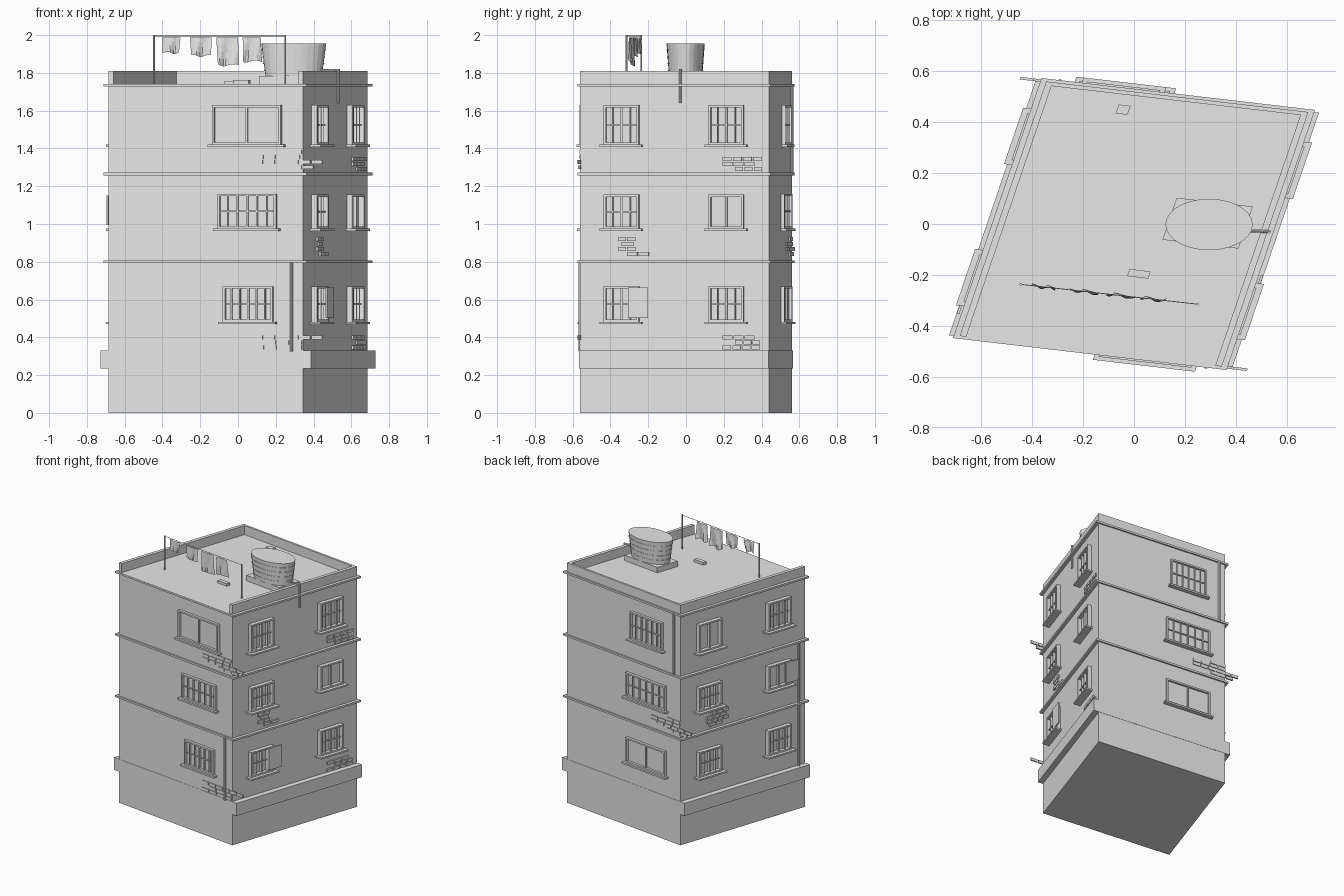
import bpy, bmesh, math
from mathutils import Matrix, Vector

if "Cube" in bpy.data.objects:
    bpy.data.objects.remove(bpy.data.objects["Cube"])

grey = bpy.data.materials.new("plain_grey")
grey.use_nodes = True
grey.diffuse_color = (0.8, 0.8, 0.8, 1)
grey.node_tree.nodes["Principled BSDF"].inputs["Base Color"].default_value = (0.8, 0.8, 0.8, 1)

# Skewed floor plan: unit square coordinates (u, v) to the ground
PLAN = Matrix(((1.03, 0.34, 0, 0), (-0.12, 1.0, 0, 0), (0, 0, 1, 0), (0, 0, 0, 1)))
STRETCH = 1.7


def finish(name, bm):
    bmesh.ops.recalc_face_normals(bm, faces=bm.faces)
    mesh = bpy.data.meshes.new(name)
    bm.to_mesh(mesh)
    bm.free()
    mesh.materials.append(grey)
    obj = bpy.data.objects.new(name, mesh)
    bpy.context.collection.objects.link(obj)
    return obj


def add_box(bm, u, v, z):
    size = Matrix.Diagonal((u[1] - u[0], v[1] - v[0], z[1] - z[0], 1))
    mid = Matrix.Translation(((u[0] + u[1]) / 2, (v[0] + v[1]) / 2, (z[0] + z[1]) / 2))
    bmesh.ops.create_cube(bm, size=1, matrix=PLAN @ mid @ size)


def wall_box(bm, wall, s, d, z):
    """Box on a wall: s runs along it, d is the distance outwards."""
    k = 1.02 if wall in ("front", "back") else 0.617
    out = [0.5 + d[0] / k, 0.5 + d[1] / k]
    if wall in ("front", "left"):
        out = [-out[1], -out[0]]
    if wall in ("front", "back"):
        add_box(bm, s, out, z)
    else:
        add_box(bm, out, s, z)


def add_tube(bm, a, b, r, sides=8):
    a, b = Vector(a), Vector(b)
    turn = (b - a).to_track_quat("Z", "Y").to_matrix().to_4x4()
    bmesh.ops.create_cone(bm, cap_ends=True, segments=sides, radius1=r, radius2=r,
                          depth=(b - a).length, matrix=Matrix.Translation((a + b) / 2) @ turn)


def slab(name, u, v, z):
    bm = bmesh.new()
    add_box(bm, u, v, z)
    return finish(name, bm)


# Main body, ledge and floor bands
HALF = (-0.5, 0.5)
slab("walls", HALF, HALF, (0, 1.742))
slab("plinth_ledge", (-0.54, 0.54), (-0.502, 0.502), (0.235, 0.33))
for i, z in enumerate((0.8, 1.265, 1.735)):
    slab(f"floor_band_{i + 1}", (-0.522, 0.522), (-0.511, 0.511), (z - 0.007, z + 0.007))

# Parapet on three sides, open at the front
bm = bmesh.new()
add_box(bm, (-0.5, -0.475), HALF, (1.735, 1.81))
add_box(bm, (0.475, 0.5), HALF, (1.735, 1.81))
add_box(bm, (-0.475, 0.475), (0.485, 0.5), (1.735, 1.81))
finish("parapet", bm)


# Windows: frame, glass, bars, sill, optional open shutter
def window(wall, floor, s, width, z0, z1, style, shutter=0):
    label = f"{wall}_{floor}_{'a' if s < 0 else 'b'}"
    l, r, t = s - width / 2, s + width / 2, 0.012
    bm = bmesh.new()
    for span, height in (((l, l + t), (z0, z1)), ((r - t, r), (z0, z1)),
                         ((l, r), (z1 - t, z1)), ((l, r), (z0, z0 + t))):
        wall_box(bm, wall, span, (-0.005, 0.018), height)
    finish("window_frame_" + label, bm)
    bm = bmesh.new()
    wall_box(bm, wall, (l + t, r - t), (-0.005, 0.002), (z0 + t, z1 - t))
    finish("window_glass_" + label, bm)
    bm = bmesh.new()
    count = 1 if style == "sliding" else (5 if width > 0.22 else 3)
    for i in range(1, count + 1):
        x = l + width * i / (count + 1)
        w = 0.005 if style == "sliding" or i == (count + 1) // 2 else 0.003
        wall_box(bm, wall, (x - w, x + w), (0, 0.012), (z0 + t, z1 - t))
    if style == "grid":
        m = (z0 + z1) / 2
        wall_box(bm, wall, (l + t, r - t), (0, 0.010), (m - 0.003, m + 0.003))
    finish("window_bars_" + label, bm)
    bm = bmesh.new()
    wall_box(bm, wall, (l - 0.018, r + 0.018), (-0.005, 0.032), (z0 - 0.012, z0))
    finish("window_sill_" + label, bm)
    if shutter:
        bm = bmesh.new()
        a, b = sorted((s + shutter * width * 0.2, s + shutter * (width / 2 + 0.05)))
        wall_box(bm, wall, (a, b), (0.018, 0.024), (z0 + 0.02, z1 - 0.005))
        finish("open_shutter_" + label, bm)


window("front", 3, 0.213, 0.354, 1.42, 1.63, "sliding")
window("front", 2, 0.215, 0.30, 0.975, 1.16, "grid")
window("front", 1, 0.22, 0.257, 0.482, 0.67, "grid")
window("back", 3, -0.21, 0.28, 1.42, 1.63, "grid")
window("back", 2, -0.205, 0.345, 0.975, 1.16, "grid")
window("back", 1, -0.205, 0.345, 0.482, 0.67, "sliding")
LEVELS = {1: (0.482, 0.67), 2: (0.975, 1.155), 3: (1.42, 1.63)}
for floor, (z0, z1) in LEVELS.items():
    window("right", floor, -0.28, 0.185, z0, z1, "grid", 1 if floor == 1 else 0)
    window("right", floor, 0.275, 0.185, z0, z1, "sliding" if floor == 2 else "grid")
    window("left", floor, 0.28, 0.185, z0, z1, "sliding" if floor == 3 else "grid")
    window("left", floor, -0.275, 0.185, z0, z1, "sliding" if floor == 2 else "grid",
           -1 if floor == 2 else 0)


# Patches of exposed bricks, rows listed from the bottom
def bricks(name, wall, z, rows, length=0.062):
    bm = bmesh.new()
    for i, (a, b) in enumerate(rows):
        n = max(1, round((b - a) / length))
        step = (b - a) / n
        for j in range(n):
            wall_box(bm, wall, (a + j * step, a + (j + 1) * step - 0.007), (-0.004, 0.006),
                     (z + i * 0.027, z + i * 0.027 + 0.021))
    finish(name, bm)


bricks("bricks_front_upper", "front", 1.29, ((0.38, 0.56), (0.24, 0.605), (0.24, 0.49), (0.38, 0.5)))
bricks("bricks_front_lower", "front", 0.335, ((0.24, 0.5), (0.3, 0.5), (0.24, 0.605)))
bricks("bricks_right_upper", "right", 1.28, ((0.32, 0.47), (0.255, 0.43), (0.255, 0.47)), 0.05)
bricks("bricks_right_middle", "right", 0.83, ((-0.25, -0.13), (-0.3, -0.2), (-0.28, -0.21), (-0.3, -0.2)), 0.05)
bricks("bricks_right_lower", "right", 0.335, ((0.255, 0.46), (0.32, 0.46), (0.255, 0.43)), 0.05)
bricks("bricks_back", "back", 0.83, ((-0.56, -0.38), (-0.6, -0.24), (-0.5, -0.24), (-0.5, -0.38)))
bricks("bricks_left", "left", 0.83, ((0.17, 0.28), (0.12, 0.3), (0.14, 0.3), (0.12, 0.26)), 0.05)

# Drainpipes
for name, u, v, z0, z1 in (("front_pipe", 0.443, -0.508, 0.325, 0.8),
                           ("left_pipe", -0.51, -0.44, 0.33, 1.265),
                           ("back_pipe", -0.45, 0.508, 1.265, 1.735)):
    foot = PLAN @ Vector((u, v, 0))
    bm = bmesh.new()
    add_tube(bm, foot + Vector((0, 0, z0)), foot + Vector((0, 0, z1)), 0.008)
    finish(name, bm)
bm = bmesh.new()
add_tube(bm, (0.42, -0.025, 1.815), (0.535, -0.03, 1.815), 0.006)
add_tube(bm, (0.532, -0.03, 1.82), (0.532, -0.03, 1.64), 0.007)
finish("tank_overflow_pipe", bm)

# Water tank: tapered tub with staves and hoops on a slab
TANK = Vector((0.295, -0.002, 0))
slab("tank_base", (0.124, 0.414), (-0.047, 0.118), (1.74, 1.783))


def tub(name, z0, z1, extra, sides=28):
    bm = bmesh.new()
    radius = lambda z: 0.088 + 0.013 * (z - 1.783) / 0.172 + extra
    place = Matrix.Translation(TANK + Vector((0, 0, (z0 + z1) / 2))) @ Matrix.Diagonal((STRETCH, 1, 1, 1))
    bmesh.ops.create_cone(bm, cap_ends=True, segments=sides, radius1=radius(z0),
                          radius2=radius(z1), depth=z1 - z0, matrix=place)
    finish(name, bm)


tub("tank_body", 1.783, 1.955, 0)
for i in range(4):
    z = 1.81 + i * 0.036
    tub(f"tank_hoop_{i + 1}", z, z + 0.006, 0.002)

# Small roof blocks
slab("roof_block_back", (-0.205, -0.16), (0.41, 0.445), (1.735, 1.757))
slab("roof_block_front", (0.04, 0.12), (-0.2, -0.172), (1.735, 1.762))

# Clothesline with poles
P, Q = Vector((-0.445, -0.237, 0)), Vector((0.25, -0.315, 0))
UP = Vector((0, 0, 1))
for name, p in (("left", P), ("right", Q)):
    bm = bmesh.new()
    add_tube(bm, p + UP * 1.735, p + UP * 2.0, 0.005)
    finish(f"clothesline_pole_{name}", bm)
bm = bmesh.new()
add_tube(bm, P + UP * 1.995, Q + UP * 1.995, 0.002, 6)
finish("clothesline", bm)

# Hanging clothes: rippled sheets
for i, (x0, x1, bottom) in enumerate(((-0.40, -0.305, 1.905), (-0.255, -0.14, 1.89),
                                      (-0.115, 0.0, 1.84), (0.025, 0.12, 1.86))):
    bm = bmesh.new()
    bmesh.ops.create_grid(bm, x_segments=8, y_segments=4, size=0.5)
    for vert in bm.verts:
        s, h = vert.co.x + 0.5, 0.5 - vert.co.y
        x = x0 + (x1 - x0) * (s + 0.08 * h * math.sin(5 * s + i))
        y = P.y + (Q.y - P.y) * (x - P.x) / (Q.x - P.x)
        y += (0.003 + 0.007 * h) * math.sin(9 * s + 2 * h + i)
        z = 1.988 + (bottom - 1.988) * h + 0.006 * h * math.sin(7 * s + i)
        vert.co = (x, y, z)
    finish(f"hanging_cloth_{i + 1}", bm)
